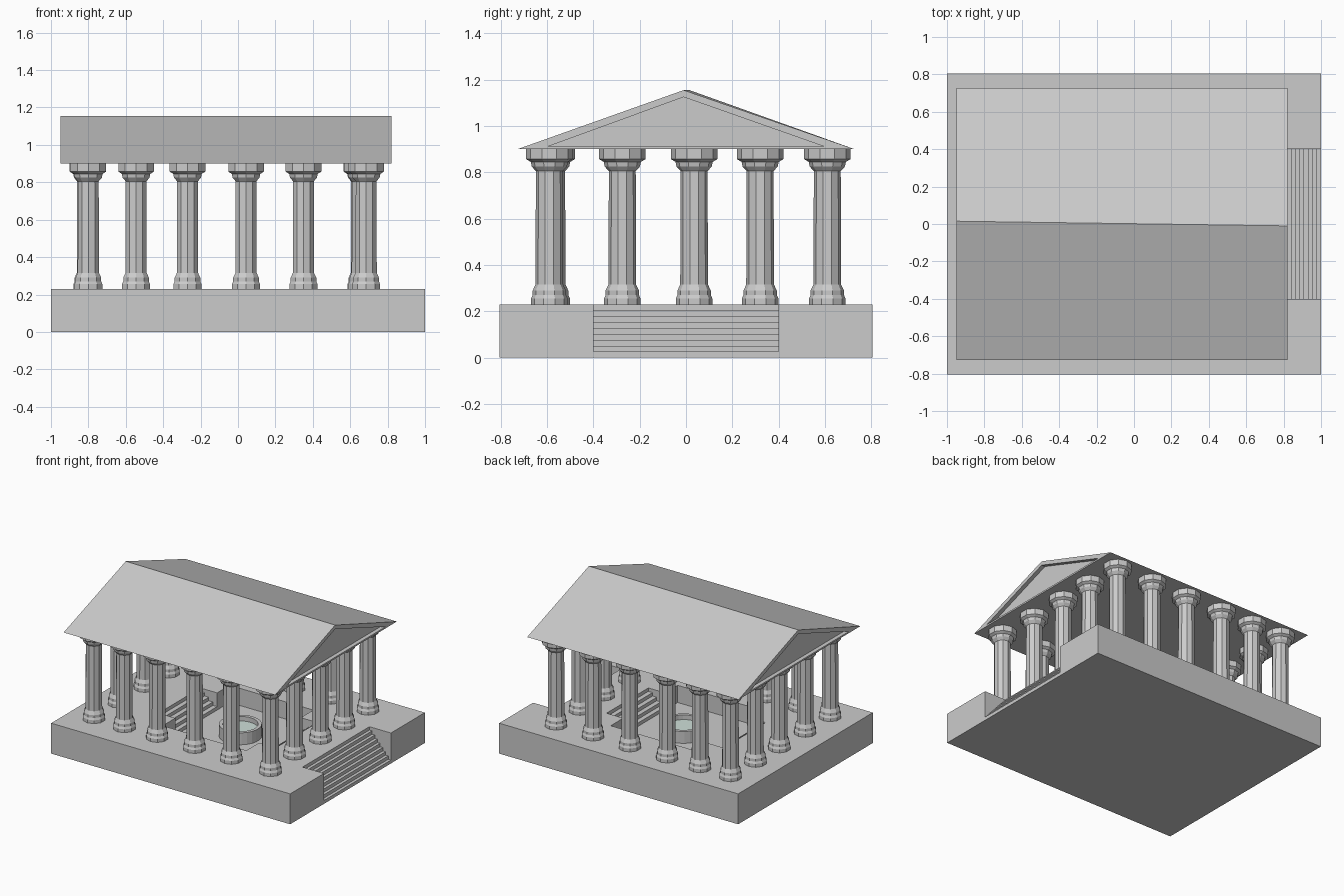
import bpy, bmesh, math
from mathutils import Vector

cube = bpy.data.objects.get("Cube")
if cube:
    bpy.data.objects.remove(cube, do_unlink=True)

DECK, FLOOR, EAVE = 0.23, 0.10, 0.90


def add_object(name, bm):
    bmesh.ops.recalc_face_normals(bm, faces=bm.faces)
    mesh = bpy.data.meshes.new(name)
    bm.to_mesh(mesh)
    bm.free()
    obj = bpy.data.objects.new(name, mesh)
    bpy.context.collection.objects.link(obj)
    return obj


def box(name, x, y, z):
    bm = bmesh.new()
    bmesh.ops.create_cube(bm, size=1)
    for v in bm.verts:
        v.co = Vector(r[0] if c < 0 else r[1] for c, r in zip(v.co, (x, y, z)))
    return add_object(name, bm)


def loft(name, rings, closed=False):
    """Skin matching rings of points; cap the ends unless closed."""
    bm = bmesh.new()
    loops = [[bm.verts.new(p) for p in ring] for ring in rings]
    pairs = list(zip(loops, loops[1:]))
    if closed:
        pairs.append((loops[-1], loops[0]))
    else:
        bm.faces.new(loops[0])
        bm.faces.new(loops[-1])
    for a, b in pairs:
        for i in range(len(a)):
            j = (i + 1) % len(a)
            bm.faces.new((a[i], a[j], b[j], b[i]))
    return add_object(name, bm)


def turned(name, profile, sides, closed=False):
    rings = [[(r * math.cos(math.tau * (i + 0.5) / sides),
               r * math.sin(math.tau * (i + 0.5) / sides), z)
              for i in range(sides)] for r, z in profile]
    return loft(name, rings, closed)


def stairs(name, x_top, x_low, half_width, z_low, z_top, treads):
    """Stepped side profile, extruded across y."""
    run = (x_low - x_top) / treads
    rise = (z_top - z_low) / (treads + 1)
    outline = [(x_top, z_low)]
    for k in range(treads):
        z = z_top - rise * (k + 1)
        outline += [(x_top + run * k, z), (x_top + run * (k + 1), z)]
    outline.append((x_low, z_low))
    return loft(name, [[(x, y, z) for x, z in outline]
                       for y in (-half_width, half_width)])


def cut(target, cutter):
    cutter.hide_render = True
    mod = target.modifiers.new("cut", 'BOOLEAN')
    mod.object = cutter
    mod.operation = 'DIFFERENCE'
    mod.solver = 'EXACT'
    bpy.context.view_layer.objects.active = target
    bpy.ops.object.modifier_apply(modifier=mod.name)
    bpy.data.objects.remove(cutter, do_unlink=True)


# Podium with entrance notch and sunken court
podium = box("podium", (-1, 1), (-0.805, 0.805), (0, DECK))
cut(podium, box("notch_cutter", (0.82, 1.1), (-0.4, 0.4), (-0.1, 0.4)))
cut(podium, box("court_cutter", (-0.49, 0.49), (-0.4, 0.4), (FLOOR, 0.4)))
stairs("entrance_stairs", 0.82, 1, 0.4, 0, DECK, 8)

# Court stairs and flanking blocks at both ends
for side, end in ((-1, "right"), (1, "left")):
    stairs(f"court_stairs_{end}", side * 0.49, side * 0.35, 0.25, FLOOR, DECK, 4)
    for s, pos in ((-1, "front"), (1, "back")):
        box(f"court_block_{end}_{pos}", sorted((side * 0.35, side * 0.49)),
            sorted((s * 0.25, s * 0.4)), (FLOOR, DECK))

# Round basin with water
basin = turned("basin", [(0.147, FLOOR), (0.147, 0.19), (0.122, 0.19),
                         (0.122, FLOOR)], 24, closed=True)
water = turned("water", [(0.122, FLOOR), (0.122, 0.155)], 24)
basin.location.x = water.location.x = 0.02
mat = bpy.data.materials.new("water")
mat.use_nodes = True
color = (0.62, 0.74, 0.69, 1)
mat.diffuse_color = color
mat.node_tree.nodes["Principled BSDF"].inputs["Base Color"].default_value = color
water.data.materials.append(mat)

# Columns share one turned mesh
column_profile = [(0.079, DECK), (0.079, 0.255), (0.072, 0.27), (0.072, 0.29),
                  (0.06, 0.315), (0.058, 0.805), (0.076, 0.825),
                  (0.08, 0.845), (0.1, 0.857), (0.1, EAVE)]
column = turned("column", column_profile, 10)
row_x = (-0.8, -0.545, -0.27, 0.043, 0.35)
spots = [(x, y) for x in row_x for y in (-0.58, 0.61)]
spots += [(0.685, -0.59), (0.66, 0.61)]
spots += [(x, y) for x in (-0.805, 0.665) for y in (-0.275, 0.035, 0.32)]
column.location = (*spots[0], 0)
for x, y in spots[1:]:
    copy = bpy.data.objects.new("column", column.data)
    copy.location = (x, y, 0)
    bpy.context.collection.objects.link(copy)


# Gabled roof with recessed pediments
def gable(x, half, low, high, ridge_y):
    return [(x, -half, low), (x, half, low), (x, ridge_y, high)]


rings = []
for x, inward, ridge in ((-0.95, 0.03, 0.015), (0.82, -0.03, -0.01)):
    outer = gable(x, 0.728, EAVE, 1.155, ridge)
    inner = gable(x, 0.595, EAVE + 0.012, 1.125, ridge)
    recess = gable(x + inward, 0.595, EAVE + 0.012, 1.125, ridge)
    trio = [recess, inner, outer]
    rings += trio if inward > 0 else trio[::-1]
loft("roof", rings)
